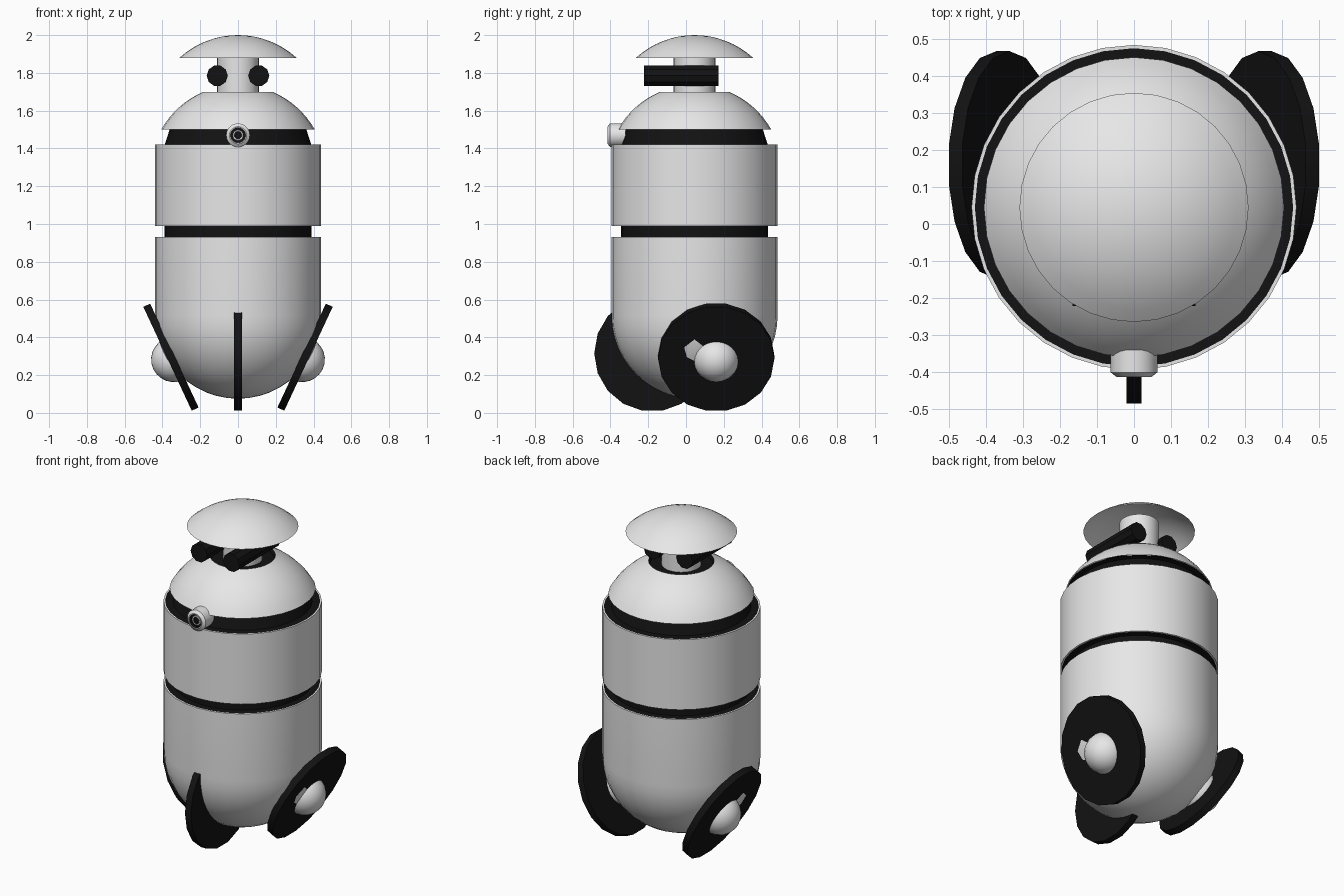
import bpy, bmesh, math
from mathutils import Matrix, Vector

if "Cube" in bpy.data.objects:
    bpy.data.objects.remove(bpy.data.objects["Cube"])

AXIS_Y = 0.045  # body axis


def material(name, v):
    m = bpy.data.materials.new(name)
    m.diffuse_color = (v, v, v, 1)
    m.use_nodes = True
    m.node_tree.nodes["Principled BSDF"].inputs["Base Color"].default_value = m.diffuse_color
    return m


MATS = [material("light grey", 0.8), material("black", 0.006)]
GREY, BLACK = 0, 1


def lathe(name, profile, matrix, sides=32, smooth=True):
    """Spin (radius, height, material of the segment leading here) about local z."""
    bm = bmesh.new()
    rings = []
    for r, z, _ in profile:
        if r < 1e-5:
            rings.append([bm.verts.new((0, 0, z))] * sides)
        else:
            rings.append([bm.verts.new((r * math.cos(2 * math.pi * i / sides),
                                        r * math.sin(2 * math.pi * i / sides), z))
                          for i in range(sides)])
    for k in range(1, len(profile)):
        a, b = rings[k - 1], rings[k]
        for i in range(sides):
            j = (i + 1) % sides
            quad = list(dict.fromkeys([a[i], a[j], b[j], b[i]]))
            f = bm.faces.new(quad)
            f.material_index = profile[k][2]
    me = bpy.data.meshes.new(name)
    bm.to_mesh(me)
    bm.free()
    ob = bpy.data.objects.new(name, me)
    bpy.context.collection.objects.link(ob)
    for m in MATS:
        me.materials.append(m)
    ob.matrix_world = matrix
    if smooth:
        bpy.ops.object.select_all(action='DESELECT')
        ob.select_set(True)
        bpy.context.view_layer.objects.active = ob
        bpy.ops.object.shade_smooth_by_angle(angle=math.radians(30))
    return ob


def arc(radius, centre_z, a0, a1, n, mat):
    """Profile points on a circle, angles in degrees from the equator."""
    pts = []
    for i in range(n + 1):
        a = math.radians(a0 + (a1 - a0) * i / n)
        r = radius * math.cos(a)
        pts.append((r if r > 1e-4 else 0, centre_z + radius * math.sin(a), mat))
    return pts


def aimed(pos, direction):
    q = Vector(direction).to_track_quat('Z', 'Y')
    return Matrix.Translation(pos) @ q.to_matrix().to_4x4()


centre = Matrix.Translation((0, AXIS_Y, 0))

# Body: round bottom, two grey shells and recessed black bands
body = arc(0.44, 0.515, -90, 0, 12, GREY) + [
    (0.44, 0.93, GREY), (0.431, 0.93, GREY),
    (0.39, 0.93, BLACK), (0.39, 0.99, BLACK), (0.431, 0.99, BLACK),
    (0.44, 0.99, GREY), (0.44, 1.42, GREY), (0.431, 1.42, GREY),
    (0.388, 1.42, BLACK), (0.362, 1.50, BLACK), (0.40, 1.50, BLACK)]
lathe("body", body, centre)

# Shoulder dome with a dark opening round the neck
dome = arc(0.467, 1.27, 29.5, 67, 8, GREY) + [(0.175, 1.68, BLACK), (0, 1.68, BLACK)]
lathe("shoulder_dome", dome, centre)

# Neck and domed hat
lathe("neck", [(0.11, 1.6, GREY), (0.11, 1.93, GREY), (0, 1.93, GREY)], centre)
lathe("hat", arc(0.46, 1.54, 47.6, 90, 8, GREY), centre)

# Eye tubes
for side, s in (("left", -1), ("right", 1)):
    lathe(side + "_eye_tube",
          [(0, 0, BLACK), (0.056, 0, BLACK), (0.056, 0.395, BLACK), (0, 0.395, BLACK)],
          aimed((s * 0.11, 0.173, 1.785), (0, -1, 0)), sides=10)

# Front nozzle: chamfered grey collar, black bore and small grey ring
nozzle = [(0.063, 0, GREY), (0.063, 0.082, GREY), (0.046, 0.095, GREY), (0.04, 0.095, GREY),
          (0.04, 0.075, BLACK), (0.028, 0.075, BLACK), (0.028, 0.085, GREY),
          (0.02, 0.085, GREY), (0.02, 0.075, BLACK), (0, 0.075, BLACK)]
lathe("nozzle", nozzle, aimed((0, -0.32, 1.47), (0, -1, 0)), sides=20)

# Three thick disc wheels with ball hubs
disc = [(0, -0.02, BLACK), (0.308, -0.02, BLACK), (0.308, 0.02, BLACK), (0, 0.02, BLACK)]
ball = arc(0.12, 0, -90, 90, 12, GREY)
t = math.radians(25)
wheels = [("front", (0, -0.178, 0.315), (1, 0, 0), (0, -0.178, 0.315))]
for side, s in (("left", -1), ("right", 1)):
    wheels.append((side, (s * 0.355, 0.16, 0.295), (s * math.cos(t), 0, -math.sin(t)),
                   (s * 0.34, 0.16, 0.283)))
for name, pos, normal, hub in wheels:
    lathe(name + "_wheel", disc, aimed(pos, normal), sides=18)
    lathe(name + "_hub", ball, aimed(hub, normal), sides=24)
